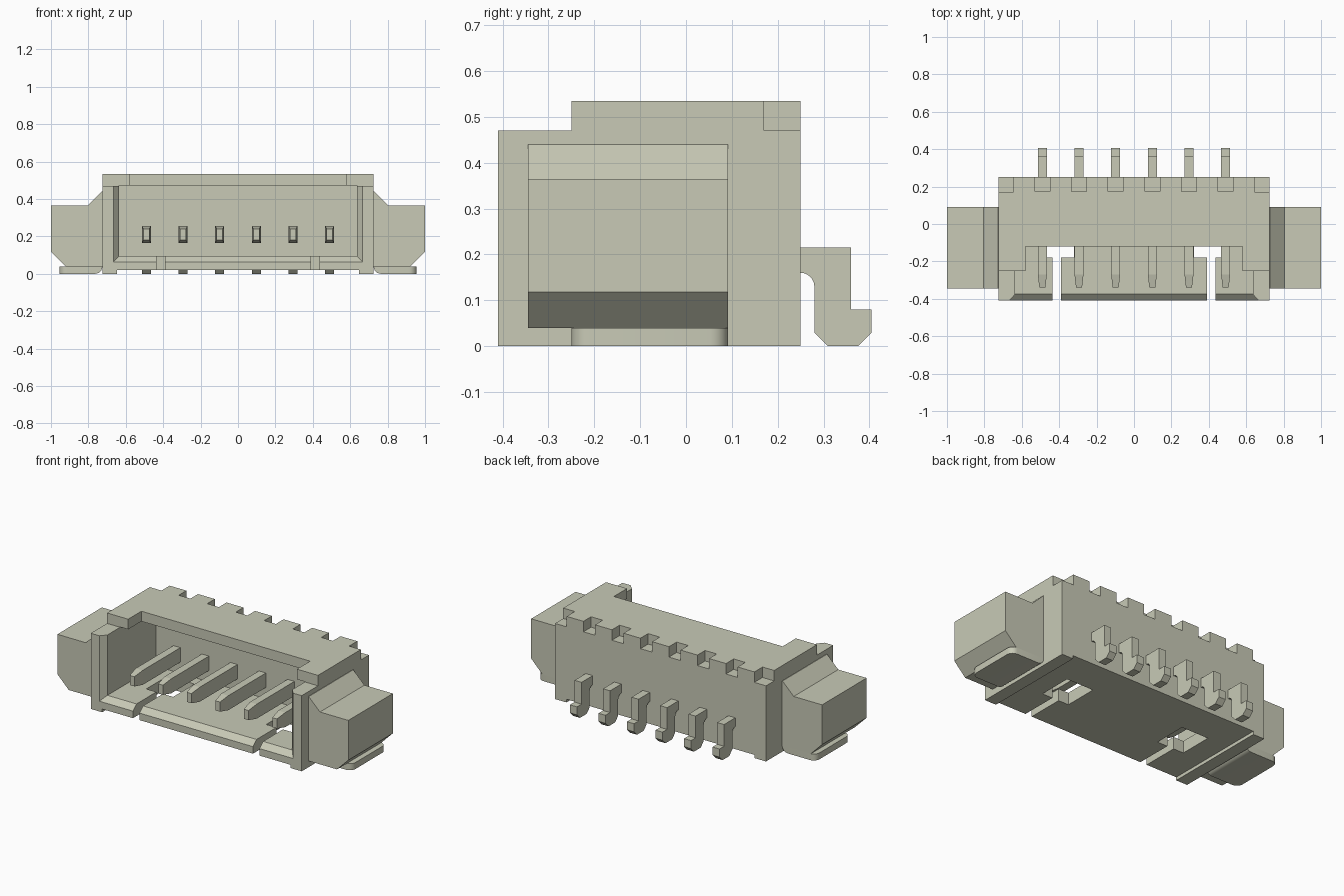
import bpy, bmesh, math
from mathutils import Vector

cube = bpy.data.objects.get("Cube")
if cube:
    bpy.data.objects.remove(cube, do_unlink=True)

mat = bpy.data.materials.new("warm_grey_plastic")
mat.use_nodes = True
COLOUR = (0.58, 0.59, 0.47, 1)
mat.diffuse_color = COLOUR
mat.node_tree.nodes["Principled BSDF"].inputs["Base Color"].default_value = COLOUR


def loft(name, rings):
    """Closed solid through rings of matching points."""
    bm = bmesh.new()
    loops = [[bm.verts.new(p) for p in ring] for ring in rings]
    n = len(loops[0])
    for a, b in zip(loops, loops[1:]):
        for i in range(n):
            j = (i + 1) % n
            bm.faces.new((a[i], a[j], b[j], b[i]))
    bm.faces.new(loops[0])
    bm.faces.new(loops[-1])
    bmesh.ops.recalc_face_normals(bm, faces=bm.faces)
    mesh = bpy.data.meshes.new(name)
    bm.to_mesh(mesh)
    bm.free()
    mesh.materials.append(mat)
    obj = bpy.data.objects.new(name, mesh)
    bpy.context.collection.objects.link(obj)
    return obj


def prism(name, points, axis, lo, hi):
    """Extrude a 2D outline along x, y or z."""
    place = {"x": lambda p, d: (d, p[0], p[1]),
             "y": lambda p, d: (p[0], d, p[1]),
             "z": lambda p, d: (p[0], p[1], d)}[axis]
    return loft(name, [[place(p, d) for p in points] for d in (lo, hi)])


def rect(x0, x1, z0, z1):
    return [(x0, z0), (x1, z0), (x1, z1), (x0, z1)]


def box(name, x, y, z):
    return prism(name, rect(*x, *z), "y", *y)


def cut(target, cutter):
    cutter.hide_render = True
    mod = target.modifiers.new("cut", "BOOLEAN")
    mod.operation, mod.solver, mod.object = "DIFFERENCE", "EXACT", cutter
    bpy.context.view_layer.objects.active = target
    bpy.ops.object.modifier_apply(modifier=mod.name)
    bpy.data.objects.remove(cutter, do_unlink=True)


def arc(cx, cy, r, start, end, steps=6):
    angles = [math.radians(start + (end - start) * i / steps) for i in range(steps + 1)]
    return [(cx + r * math.cos(a), cy + r * math.sin(a)) for a in angles]


pin_xs = [(i - 2.5) * 0.196 for i in range(6)]

# Housing shell with stepped front
housing = prism("housing", [(-0.41, 0), (0.25, 0), (0.25, 0.535), (-0.25, 0.535),
                            (-0.25, 0.47), (-0.41, 0.47)], "x", -0.725, 0.725)

# Cavity, open roof, flared mouth and recessed underside
cut(housing, box("cavity", (-0.635, 0.635), (-0.5, 0.1), (0.095, 0.472)))
cut(housing, box("roof_opening", (-0.58, 0.58), (-0.5, -0.12), (0.3, 0.7)))
mouth = [[(x, y, z) for x, z in rect(-w, w, b, 0.7)]
         for y, w, b in ((-0.44, 0.693, 0.037), (-0.375, 0.635, 0.095))]
cut(housing, loft("mouth_flare", mouth))
cut(housing, box("underside", (-0.647, 0.647), (-0.5, 0.5), (-0.1, 0.02)))

# T-shaped floor slots and corner notches
for s in (-1, 1):
    slot = [(0.39, -0.5), (0.435, -0.5), (0.435, -0.18), (0.505, -0.18),
            (0.505, 0.03), (0.32, 0.03), (0.32, -0.18), (0.39, -0.18)]
    cut(housing, prism("floor_slot", [(s * x, y) for x, y in slot], "z", -0.1, 0.15))
    cut(housing, box("corner_notch", sorted((s * 0.645, s * 0.8)), (0.17, 0.4), (0.47, 0.7)))

# Notches along the back top edge
for x in pin_xs:
    cut(housing, box("back_notch", (x - 0.04, x + 0.04), (0.175, 0.4), (0.47, 0.7)))

# Contacts: tapered blade inside, bent solder tail behind
tail = [(0.24, 0.215), (0.36, 0.215), (0.36, 0.08), (0.405, 0.08), (0.405, 0.03),
        (0.375, 0), (0.31, 0), (0.28, 0.03)]
tail += arc(0.25, 0.13, 0.03, 0, 90) + [(0.24, 0.16)]
for i, x in enumerate(pin_xs, 1):
    sections = ((-0.34, 0.016, 0.03), (-0.27, 0.024, 0.045), (0.11, 0.024, 0.045))
    loft(f"contact_blade_{i}", [[(x + a, y, 0.21 + b) for a, b in rect(-w, w, -h, h)]
                                for y, w, h in sections])
    prism(f"contact_tail_{i}", tail, "x", x - 0.024, x + 0.024)

# Side ears and their rounded solder tabs
ear = [(0.72, 0.44), (0.728, 0.44), (0.805, 0.365), (1, 0.365), (1, 0.118),
       (0.922, 0.04), (0.72, 0.04)]
tab = [(0.955, 0), (0.955, 0.04), (0.725, 0.04)] + arc(0.765, 0.04, 0.04, 180, 270)[1:]
for s, side in ((1, "left"), (-1, "right")):
    prism(side + "_ear", [(s * x, z) for x, z in ear], "y", -0.345, 0.092)
    plate = prism(side + "_solder_tab", [(s * x, z) for x, z in tab], "y", -0.25, 0.092)
    bm = bmesh.new()
    bm.from_mesh(plate.data)
    corners = [e for e in bm.edges
               if all(abs(v.co.x) > 0.95 for v in e.verts)
               and abs(e.verts[0].co.y - e.verts[1].co.y) < 0.01]
    bmesh.ops.bevel(bm, geom=corners, offset=0.04, segments=6, profile=0.5, affect="EDGES")
    bm.to_mesh(plate.data)
    bm.free()

# Smooth the curved bends only
bpy.ops.object.select_all(action="DESELECT")
for obj in bpy.context.collection.objects:
    if "tab" in obj.name or "tail" in obj.name:
        obj.select_set(True)
        bpy.context.view_layer.objects.active = obj
bpy.ops.object.shade_smooth_by_angle(angle=math.radians(30))
